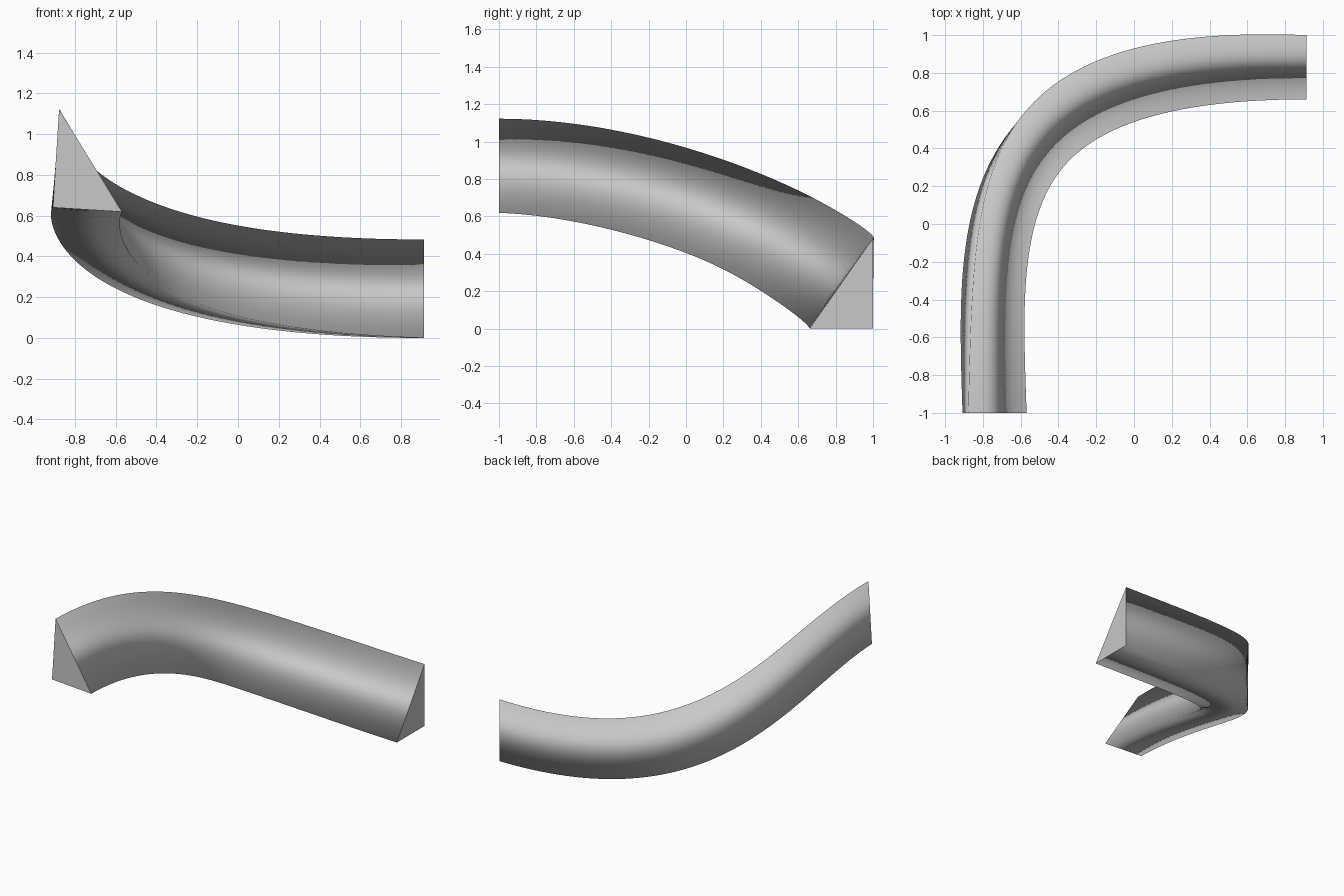
import bpy, bmesh, math
from mathutils import Vector, Matrix

cube = bpy.data.objects.get("Cube")
if cube:
    bpy.data.objects.remove(cube, do_unlink=True)

# Single light grey material
grey = bpy.data.materials.new("light_grey")
grey.use_nodes = True
colour = (0.58, 0.58, 0.58, 1)
grey.diffuse_color = colour
grey.node_tree.nodes["Principled BSDF"].inputs["Base Color"].default_value = colour

# Path of the outer lower edge: a climbing quarter turn
PATH = [Vector(p) for p in ((0.913, 1, 0), (-1.0, 1, 0), (-0.94, 0.04, 0.64), (-0.908, -1, 0.64))]
# Triangular profile: (distance inwards, distance up)
PROFILE = ((0, 0), (0.34, 0), (0, 0.483))
STEPS = 64


def path_point(t):
    a, b, c, d = PATH
    s = 1 - t
    return a * s**3 + b * 3 * s * s * t + c * 3 * s * t * t + d * t**3


def path_tangent(t):
    a, b, c, d = PATH
    s = 1 - t
    return ((b - a) * s * s + (c - b) * 2 * s * t + (d - c) * t * t).normalized()


def section(t):
    """Profile set square to the path, with a slight roll along the way."""
    tangent = path_tangent(t)
    inward = Vector((-tangent.y, tangent.x, 0)).normalized()
    up = tangent.cross(inward)
    roll = math.radians(3.6 * t - 4.5 * math.sin(2 * math.pi * t))
    turn = Matrix.Rotation(roll, 3, tangent)
    # positive roll leans the top inwards
    if (turn @ up).dot(inward) * roll < 0:
        turn.transpose()
    inward, up = turn @ inward, turn @ up
    return [path_point(t) + inward * u + up * v for u, v in PROFILE]


# Sweep the profile
bm = bmesh.new()
rings = []
for i in range(STEPS + 1):
    corners = section(i / STEPS)
    if i == STEPS:
        for c in corners:
            c.y = -1
    rings.append([bm.verts.new(c) for c in corners])
for r0, r1 in zip(rings, rings[1:]):
    for k in range(3):
        n = (k + 1) % 3
        bm.faces.new((r0[k], r0[n], r1[n], r1[k])).smooth = True

# Flat end caps
for ring in (rings[0], rings[-1]):
    bm.faces.new(ring).smooth = False
bmesh.ops.recalc_face_normals(bm, faces=bm.faces[:])
for e in bm.edges:
    if any(len(f.verts) == 3 for f in e.link_faces):
        e.smooth = False

mesh = bpy.data.meshes.new("curved_wedge_rail")
bm.to_mesh(mesh)
bm.free()
mesh.materials.append(grey)
rail = bpy.data.objects.new("curved_wedge_rail", mesh)
bpy.context.collection.objects.link(rail)
